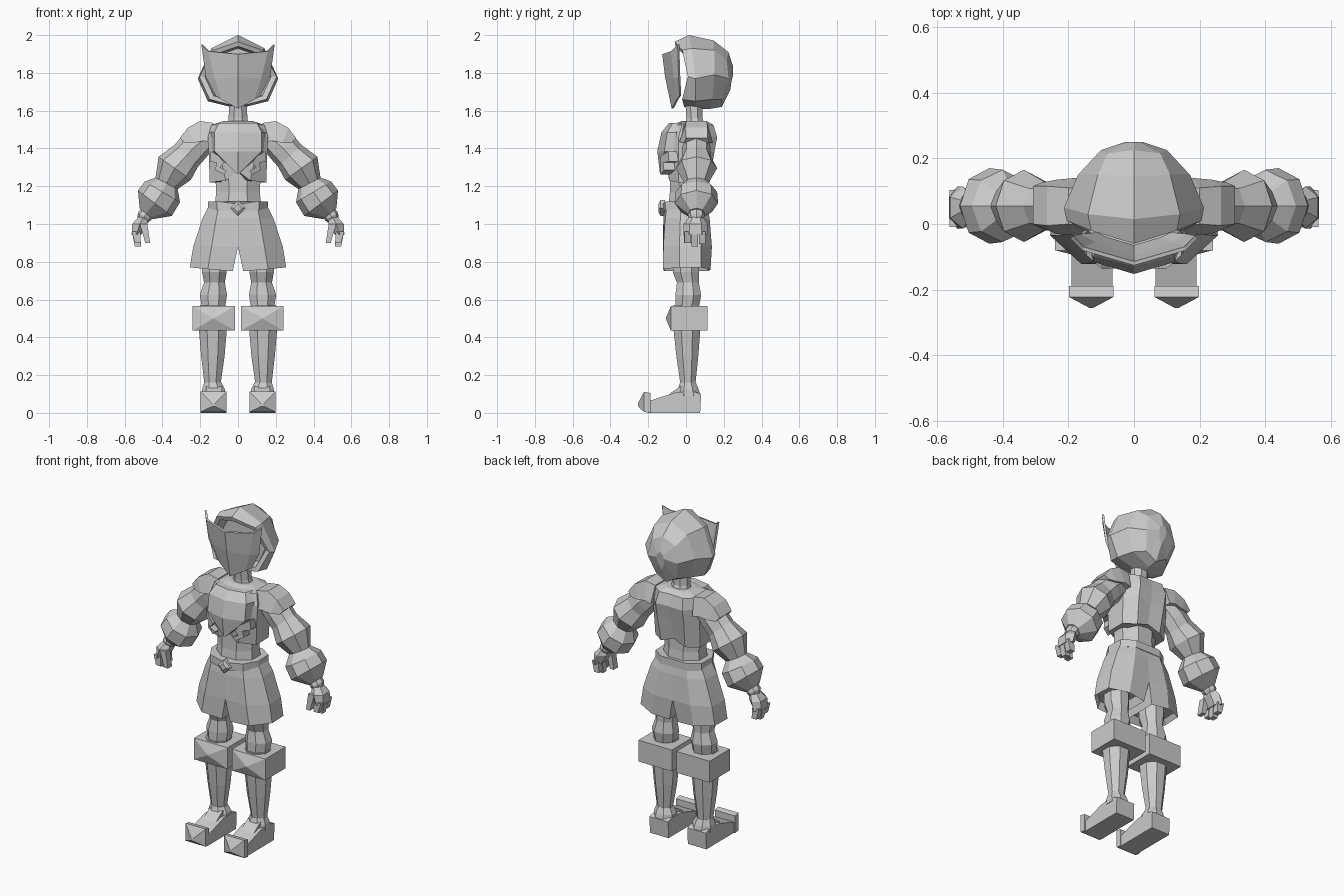
import bpy, bmesh, math
from mathutils import Vector

GREY = bpy.data.materials.new("plain grey")
GREY.diffuse_color = (0.6, 0.6, 0.6, 1)


def finish(name, bm, mirror=False):
    bmesh.ops.remove_doubles(bm, verts=bm.verts, dist=1e-5)
    bmesh.ops.recalc_face_normals(bm, faces=bm.faces)
    me = bpy.data.meshes.new(name)
    bm.to_mesh(me)
    bm.free()
    me.materials.append(GREY)
    ob = bpy.data.objects.new(name, me)
    bpy.context.collection.objects.link(ob)
    if mirror:
        ob.modifiers.new("mirror", 'MIRROR').use_mirror_merge = False
    return ob


def loft(name, rings, mirror=False, caps=True):
    """Skin closed rings that all have the same number of points."""
    bm = bmesh.new()
    rows = [[bm.verts.new(p) for p in r] for r in rings]
    n = len(rows[0])
    for a, b in zip(rows, rows[1:]):
        for i in range(n):
            j = (i + 1) % n
            bm.faces.new((a[i], a[j], b[j], b[i]))
    if caps:
        bm.faces.new(rows[0])
        bm.faces.new(rows[-1])
    return finish(name, bm, mirror)


def sym(points):
    """Close a half outline across x = 0."""
    return points + [(-x, y, z) for x, y, z in reversed(points[1:-1])]


def flat(z, points):
    return [(x, y, z) for x, y in points]


def oval(cx, cy, z, rx, ry, n=8):
    k = 1 / math.cos(math.pi / n)
    return [(cx + k * rx * math.cos(t), cy + k * ry * math.sin(t), z)
            for t in ((i + 0.5) * math.tau / n for i in range(n))]


def tube(name, path, y, n=8):
    """Tube in the xz plane; path rows are x, z, half width, half depth."""
    rings = []
    for i, (x, z, w, d) in enumerate(path):
        a, b = path[max(i - 1, 0)], path[min(i + 1, len(path) - 1)]
        t = Vector((b[0] - a[0], b[1] - a[1])).normalized()
        rings.append([(x - t.y * w * math.cos(q), y + d * math.sin(q), z + t.x * w * math.cos(q))
                      for q in (k * math.tau / n for k in range(n))])
    return loft(name, rings, True)


def slab(name, x0, x1, outline, mirror=True):
    """Extrude a yz outline along x."""
    return loft(name, [[(x, y, z) for y, z in outline] for x in (x0, x1)], mirror)


# Hood: open faceted shell, folded inward at the rim to a recessed face
rim = [(0, -.06, 1.965), (.13, -.02, 1.92), (.205, .01, 1.78), (.15, -.02, 1.66), (0, -.01, 1.62)]
inner = [(x * .86, y + .005, 1.79 + (z - 1.79) * .86) for x, y, z in rim]
face = [(x * .75, .05, 1.79 + (z - 1.79) * .8) for x, y, z in rim]
loft("hood", [sym(r) for r in (
    face, inner, rim,
    [(0, .015, 2.0), (.14, .03, 1.93), (.213, .05, 1.77), (.16, .05, 1.65), (0, .05, 1.61)],
    [(0, .145, 1.972), (.11, .15, 1.92), (.17, .15, 1.79), (.12, .14, 1.66), (0, .13, 1.61)],
    [(0, .225, 1.91), (.08, .215, 1.87), (.10, .225, 1.77), (.07, .19, 1.66), (0, .19, 1.62)],
    [(0, .25, 1.83), (.02, .25, 1.81), (.025, .25, 1.79), (.02, .24, 1.75), (0, .235, 1.71)])])

# Mask: creased plate with two pointed upper corners
bm = bmesh.new()
cols = [[(0, -.12, 1.90), (0, -.105, 1.78), (0, -.07, 1.612)],
        [(.155, -.075, 1.915), (.12, -.06, 1.77), (.085, -.045, 1.66)],
        [(.19, -.04, 1.95), (.167, -.035, 1.78), (.115, -.03, 1.68)]]
grid = [[bm.verts.new(p) for p in c] for c in cols]
for a, b in zip(grid, grid[1:]):
    for i in range(2):
        bm.faces.new((a[i], a[i + 1], b[i + 1], b[i]))
mask = finish("mask", bm, True)
mask.modifiers[0].use_mirror_merge = True
solid = mask.modifiers.new("thickness", 'SOLIDIFY')
solid.thickness, solid.offset = 0.012, 0

# Neck, vest and waist
loft("neck", [oval(0, .055, 1.50, .065, .055), oval(0, .045, 1.56, .05, .042),
              oval(0, .04, 1.66, .045, .045)])
loft("vest", [sym(r) for r in (
    [(0, -.085, 1.28), (.065, -.09, 1.23), (.15, -.04, 1.22), (.15, .08, 1.22), (.08, .125, 1.22), (0, .12, 1.25)],
    flat(1.38, [(0, -.11), (.1, -.1), (.155, -.04), (.155, .09), (.09, .15), (0, .145)]),
    flat(1.46, [(0, -.1), (.1, -.09), (.16, -.04), (.155, .09), (.09, .165), (0, .16)]),
    flat(1.525, [(0, -.075), (.09, -.065), (.14, -.02), (.14, .1), (.08, .145), (0, .14)]),
    flat(1.545, [(0, -.02), (.05, -.01), (.08, .02), (.08, .08), (.05, .11), (0, .11)]))])
loft("waist", [oval(0, .005, 1.08, .125, .10), oval(0, .005, 1.17, .115, .09),
               oval(0, .005, 1.32, .125, .09)])

# Chest plate tapering to a point, with a hooked trim on each side
loft("chest_plate", [sym(r) for r in (
    flat(1.268, [(0, -.138), (.008, -.132), (.008, -.09), (0, -.08)]),
    flat(1.385, [(0, -.152), (.125, -.115), (.135, -.06), (0, -.05)]),
    flat(1.485, [(0, -.13), (.125, -.10), (.145, -.05), (0, -.04)]),
    flat(1.535, [(0, -.09), (.10, -.07), (.11, -.02), (0, -.02)]))])
hook = [(.145, 1.385), (.10, 1.36), (.075, 1.325), (.095, 1.30), (.06, 1.28),
        (.075, 1.262), (.12, 1.285), (.115, 1.325), (.15, 1.33)]
loft("side_trim", [[(x, y + max(0, x - .1) * .9, z) for x, z in hook] for y in (-.135, -.07)], True)

# Belt and diamond buckle
belt = [(0, -.125), (.11, -.11), (.158, -.03), (.155, .07), (.085, .118), (0, .118)]
loft("belt", [sym([(x, y, z - (.015 if i == 0 else 0)) for i, (x, y) in enumerate(belt)])
              for z in (1.075, 1.12)])
loft("buckle", [[(0, y, 1.085 + r), (r, y, 1.085), (0, y, 1.085 - r), (-r, y, 1.085)]
                for y, r in ((-.11, .042), (-.135, .042), (-.145, .022))])

# Shorts: one flared half with a hollow hem, mirrored
hem = [(.028, -.115), (.16, -.122), (.255, -.035), (.25, .08), (.14, .13), (.028, .12)]
loft("shorts", [
    flat(1.105, [(0, -.11), (.1, -.1), (.15, -.025), (.145, .065), (.08, .11), (0, .11)]),
    flat(1.03, [(0, -.12), (.115, -.11), (.188, -.03), (.183, .075), (.095, .125), (0, .12)]),
    flat(.88, [(0, -.122), (.14, -.12), (.237, -.035), (.232, .08), (.125, .137), (0, .13)]),
    [(x, y, .75 + .1 * max(0, x - .05)) for x, y in hem],
    flat(.80, [(.14 + (x - .14) * .85, y * .85) for x, y in hem])], True)

# Shoulder pads and puffed sleeves
bm = bmesh.new()
pad = [(.13, 1.535, -.01, .11), (.20, 1.545, .0, .11), (.265, 1.51, -.005, .115), (.308, 1.455, .0, .115)]
low = [(.14, 1.43, -.035, .14), (.18, 1.44, -.035, .14), (.235, 1.43, -.03, .135), (.285, 1.43, -.01, .125)]
rings = [[(t[0], t[2], t[1]), (t[0], t[3], t[1]), (b[0], b[3], b[1]), (b[0], b[2], b[1])]
         for t, b in zip(pad, low)]
bm.free()
loft("shoulder_pad", rings, True)
tube("sleeve", [(.16, 1.47, .07, .06), (.235, 1.405, .085, .075), (.275, 1.36, .085, .075),
                (.335, 1.295, .105, .11), (.378, 1.215, .066, .062), (.40, 1.17, .108, .11),
                (.44, 1.11, .112, .115), (.487, 1.055, .045, .045)], .055)
tube("wrist", [(.475, 1.075, .035, .04), (.495, 1.04, .04, .045), (.505, 1.02, .03, .035)], .055)


# Hands: tapered palm, three fingers and a thumb
def taper(name, x0, z0, w0, x1, z1, w1, y0, y1):
    loft(name, [[(x - w, y0, z), (x + w, y0, z), (x + w, y1, z), (x - w, y1, z)]
                for x, z, w in ((x0, z0, w0), (x1, z1, w1))], True)


loft("palm", [oval(.50, .055, 1.04, .025, .03, 6), oval(.52, .05, 1.0, .04, .055, 6),
              oval(.537, .05, .945, .026, .056, 6)], True)
for i, (y, tip) in enumerate(((.003, .90), (.042, .88), (.081, .895))):
    taper(f"finger_{i + 1}", .54, .96, .022, .53, tip, .016, y - .012, y + .022)
taper("thumb", .50, 1.0, .02, .478, .90, .013, -.01, .03)

# Legs: thigh with knee swell, shin boot
CX = .13
loft("thigh", [oval(CX - .005, .0, .82, .065, .07), oval(CX - .005, .0, .745, .065, .07),
               oval(CX - .005, .01, .69, .055, .058), oval(CX, .012, .625, .072, .068),
               oval(CX, .005, .55, .06, .062)], True)
loft("shin_boot", [oval(CX + .003, .0, .57, .068, .065), oval(CX + .003, .005, .43, .073, .07),
                   oval(CX + .003, .007, .30, .062, .058), oval(CX + .005, .01, .155, .043, .04)], True)

# Knee cuff: block with a shallow point in front
box = [(.015, .565), (.24, .565), (.24, .435), (.015, .435)]
loft("knee_cuff", [[(x, y, z) for x, z in box] for y in (.115, -.08)], True)
loft("knee_point", [[(CX + (x - CX) * s, y, .5 + (z - .5) * s) for x, z in box]
                    for y, s in ((-.08, 1), (-.106, .05))], True)

# Shoes: wedge body, ankle collar and upturned toe
sole = [(.075, 0), (.08, .10), (.05, .155), (-.025, .155), (-.05, .115), (-.19, .065), (-.20, 0)]
slab("shoe", .065, .19, [(y, min(z, .11)) for y, z in sole])
loft("ankle", [oval(CX, .015, .09, .062, .062), oval(CX, .012, .125, .06, .055),
               oval(CX + .003, .01, .16, .046, .042)], True)
slab("instep", .085, .17, [(.03, .14), (-.03, .14), (-.075, .11), (-.11, .08), (.03, .08)])
loft("toe", [[(CX + s * w, y, z) for s, z in ((-1, z0), (1, z0), (1, z1), (-1, z1))]
             for y, w, z0, z1 in ((-.188, .068, 0, .105), (-.222, .068, .005, .112), (-.255, .006, .035, .05))], True)
